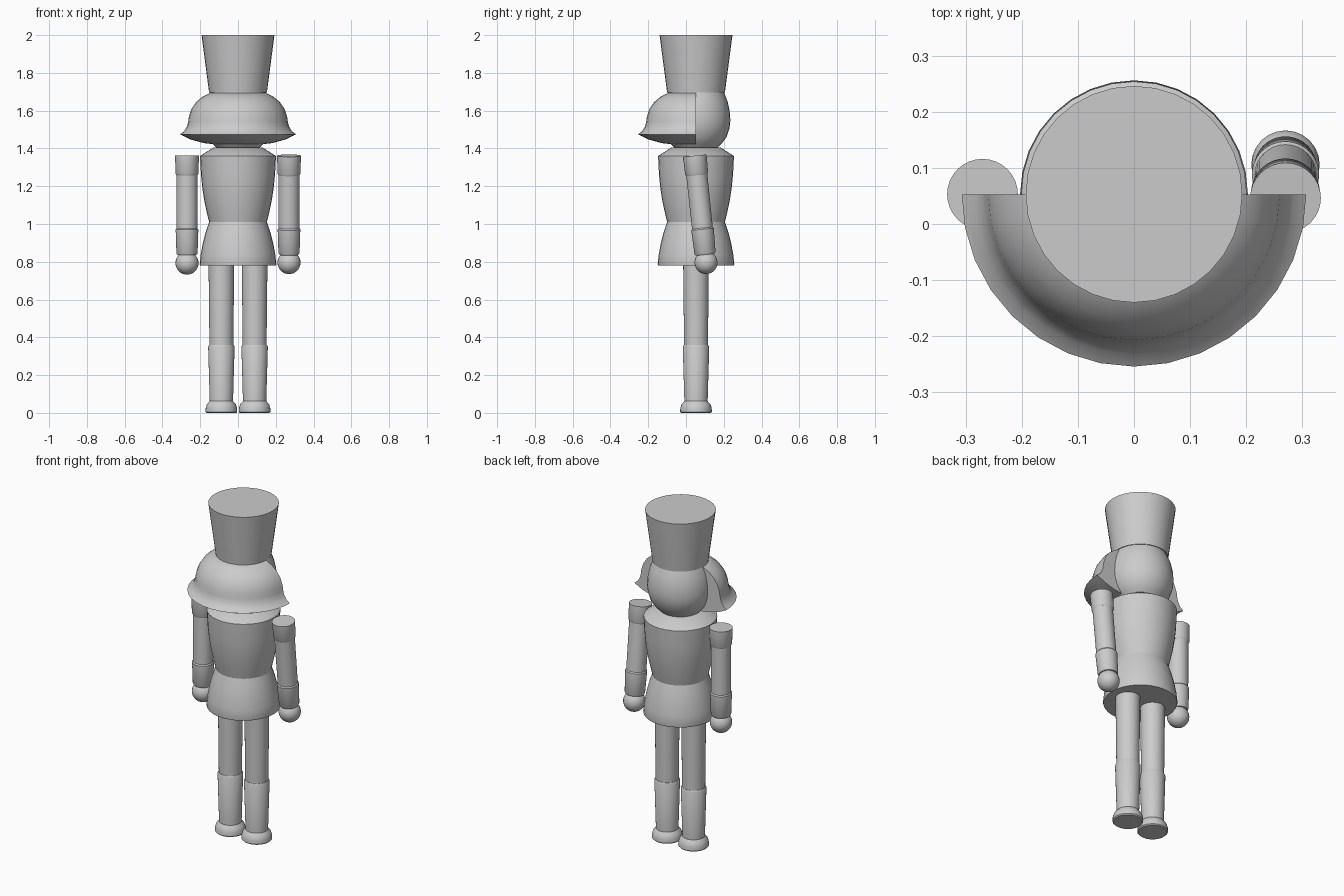
import bpy, bmesh
from math import sin, cos, pi, radians
from mathutils import Matrix, Vector

if "Cube" in bpy.data.objects:
    bpy.data.objects.remove(bpy.data.objects["Cube"])

CY = 0.053   # y of the figure's main axis
SEG = 32


def finish(bm, name, angle=35):
    bmesh.ops.recalc_face_normals(bm, faces=bm.faces)
    me = bpy.data.meshes.new(name)
    bm.to_mesh(me)
    bm.free()
    ob = bpy.data.objects.new(name, me)
    bpy.context.collection.objects.link(ob)
    bpy.ops.object.select_all(action='DESELECT')
    ob.select_set(True)
    bpy.context.view_layer.objects.active = ob
    bpy.ops.object.shade_smooth_by_angle(angle=radians(angle))
    return ob


def lathe(name, profile, x=0.0, y=CY, half=False, tilt=None):
    """Turn (radius, z) points about a vertical axis; half keeps only the front."""
    bm = bmesh.new()
    n = SEG // 2 + 1 if half else SEG
    start = pi if half else 0
    cols = []
    for i in range(n):
        a = start + 2 * pi * i / SEG
        cols.append([bm.verts.new((x + r * cos(a), y + r * sin(a), z)) for r, z in profile])
    for i in range(n - 1 if half else n):
        a, b = cols[i], cols[(i + 1) % n]
        for j in range(len(profile) - 1):
            bm.faces.new((a[j], b[j], b[j + 1], a[j + 1]))
    if half:
        # flat back face, with both axis ends closed
        bm.faces.new(cols[0] + cols[-1][::-1])
    else:
        for j in (0, -1):
            bm.faces.new([c[j] for c in cols])
    bmesh.ops.remove_doubles(bm, verts=bm.verts, dist=1e-5)
    if tilt:
        angle, pivot = tilt
        bmesh.ops.rotate(bm, verts=bm.verts, cent=pivot, matrix=Matrix.Rotation(angle, 3, 'X'))
    return finish(bm, name)


# Tall flared hat
lathe("hat", [(0.153, 1.695), (0.193, 2.0)])

# Round head
lathe("head", [(0.10, 1.39), (0.135, 1.425), (0.162, 1.46), (0.178, 1.51), (0.182, 1.55),
               (0.178, 1.60), (0.167, 1.65), (0.148, 1.696)])

# Bell-shaped half shell over the front of the head
lathe("front_bell", [(0, 1.416), (0.10, 1.419), (0.18, 1.428), (0.25, 1.447), (0.307, 1.475),
                     (0.285, 1.492), (0.271, 1.515), (0.264, 1.54), (0.26, 1.57), (0.246, 1.61),
                     (0.222, 1.645), (0.19, 1.672), (0.15, 1.693), (0, 1.693)], half=True)

# Coat: shoulders and chest, then the flared skirt
lathe("torso", [(0.153, 1.01), (0.165, 1.06), (0.178, 1.12), (0.189, 1.19), (0.196, 1.26),
                (0.201, 1.36), (0.13, 1.405)])
lathe("coat_skirt", [(0.201, 0.78), (0.203, 0.787), (0.197, 0.84), (0.187, 0.895),
                     (0.172, 0.955), (0.153, 1.01)])

# Arms: the right one swings backwards
for side, s, angle in (("left", -1, 0), ("right", 1, radians(6))):
    x = 0.27 * s
    t = (angle, Vector((x, CY, 1.30)))
    lathe(side + "_shoulder_cuff", [(0.056, 1.258), (0.061, 1.268), (0.063, 1.362)], x, tilt=t)
    lathe(side + "_sleeve", [(0.055, 0.96), (0.056, 1.28)], x, tilt=t)
    lathe(side + "_wrist_cuff", [(0.05, 0.835), (0.056, 0.845), (0.060, 0.97), (0.055, 0.977)], x, tilt=t)
    bm = bmesh.new()
    bmesh.ops.create_uvsphere(bm, u_segments=24, v_segments=16, radius=0.061)
    bmesh.ops.translate(bm, verts=bm.verts, vec=(x, CY, 0.793))
    bmesh.ops.rotate(bm, verts=bm.verts, cent=t[1], matrix=Matrix.Rotation(angle, 3, 'X'))
    finish(bm, side + "_hand")

# Legs with boots and feet
for side, s in (("left", -1), ("right", 1)):
    x = 0.088 * s
    lathe(side + "_leg", [(0.063, 0.34), (0.068, 0.80)], x)
    lathe(side + "_boot", [(0.061, 0.04), (0.070, 0.35), (0.065, 0.36)], x)
    lathe(side + "_foot", [(0.078, 0.0), (0.084, 0.006), (0.083, 0.025), (0.077, 0.045), (0.062, 0.062)], x)
